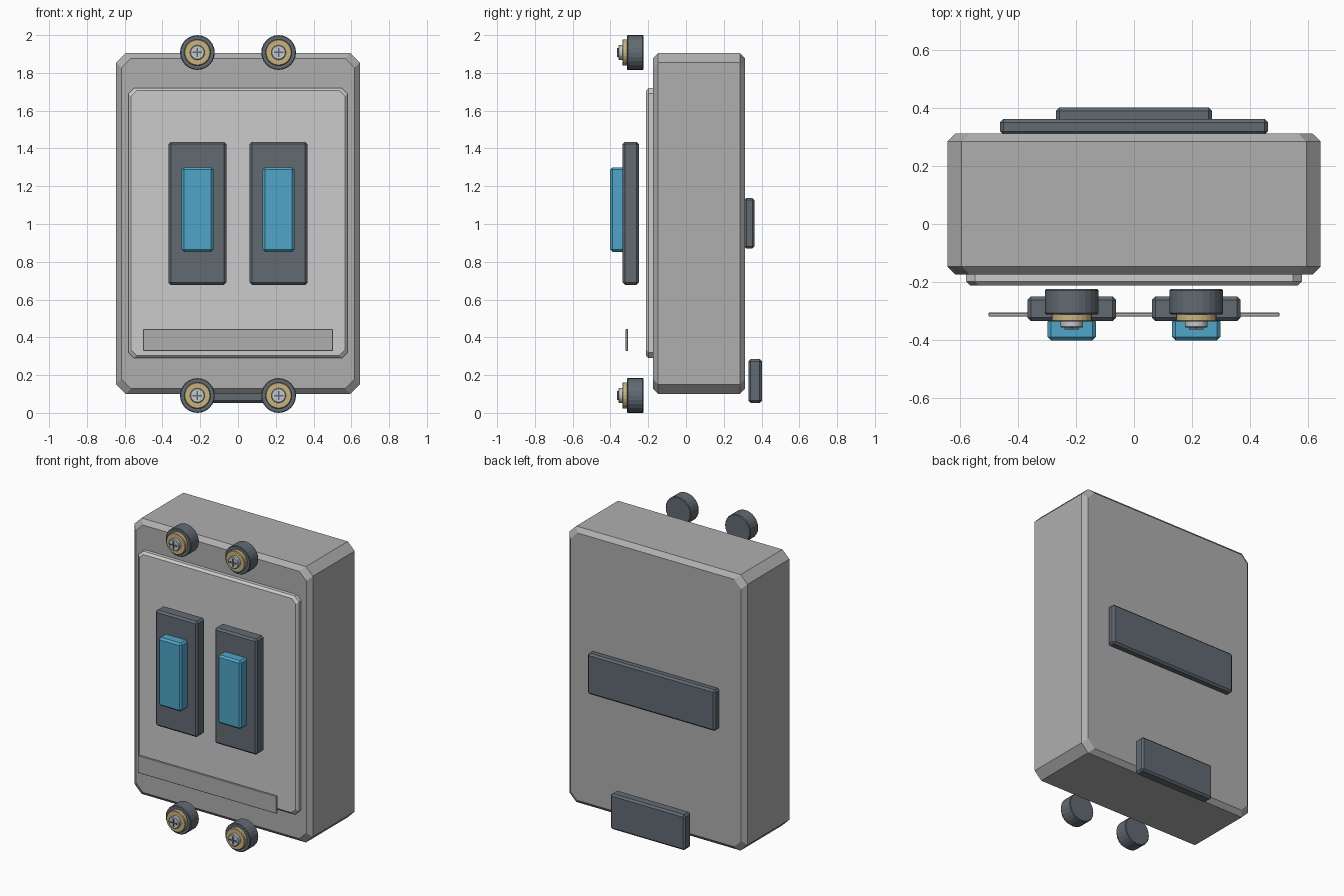
import bpy, bmesh
from math import pi

if "Cube" in bpy.data.objects:
    bpy.data.objects.remove(bpy.data.objects["Cube"])


def material(name, rgb):
    m = bpy.data.materials.new(name)
    m.diffuse_color = (*rgb, 1)
    m.use_nodes = True
    m.node_tree.nodes["Principled BSDF"].inputs["Base Color"].default_value = m.diffuse_color
    return m


SLATE = material("slate", (0.12, 0.145, 0.17))
BLUE = material("blue", (0.08, 0.38, 0.58))
BRASS = material("brass", (0.58, 0.45, 0.21))
STEEL = material("steel", (0.55, 0.58, 0.62))
LIGHT = material("light_grey", (0.58, 0.59, 0.6))
GREY = material("grey", (0.43, 0.43, 0.43))


def finish(name, bm, mat):
    bmesh.ops.recalc_face_normals(bm, faces=bm.faces)
    me = bpy.data.meshes.new(name)
    bm.to_mesh(me)
    bm.free()
    ob = bpy.data.objects.new(name, me)
    bpy.context.collection.objects.link(ob)
    if mat:
        me.materials.append(mat)
    return ob


def box(name, x, y, z, mat, bevel=0.012):
    """Bevelled box from (min, max) ranges."""
    bm = bmesh.new()
    bmesh.ops.create_cube(bm, size=1)
    for v in bm.verts:
        for i, (a, b) in enumerate((x, y, z)):
            v.co[i] = b if v.co[i] > 0 else a
    ob = finish(name, bm, mat)
    if bevel:
        mod = ob.modifiers.new("bevel", 'BEVEL')
        mod.width, mod.segments = bevel, 1
    return ob


def octagon_case(name, half_x, z, cut, rings, mat):
    """Cut-corner block lofted along y through (y, inset) rings."""
    bm = bmesh.new()
    loops = []
    for y, inset in rings:
        hx, z0, z1 = half_x - inset, z[0] + inset, z[1] - inset
        pts = [(-hx + cut, z0), (hx - cut, z0), (hx, z0 + cut), (hx, z1 - cut),
               (hx - cut, z1), (-hx + cut, z1), (-hx, z1 - cut), (-hx, z0 + cut)]
        loops.append([bm.verts.new((px, y, pz)) for px, pz in pts])
    for a, b in zip(loops, loops[1:]):
        for i in range(8):
            j = (i + 1) % 8
            bm.faces.new((a[i], a[j], b[j], b[i]))
    bm.faces.new(loops[0])
    bm.faces.new(loops[-1])
    return finish(name, bm, mat)


def disc(name, x, z, radius, y, mat, bevel, sides=24):
    """Cylinder along y between two y values."""
    bpy.ops.mesh.primitive_cylinder_add(
        vertices=sides, radius=radius, depth=y[1] - y[0],
        location=(x, (y[0] + y[1]) / 2, z), rotation=(pi / 2, 0, 0))
    ob = bpy.context.object
    ob.name = name
    ob.data.materials.append(mat)
    mod = ob.modifiers.new("bevel", 'BEVEL')
    mod.width, mod.segments, mod.limit_method = bevel, 1, 'ANGLE'
    return ob


# Main housing and raised front panel
octagon_case("housing", 0.645, (0.10, 1.905), 0.05,
             [(-0.175, 0.028), (-0.147, 0), (0.285, 0), (0.312, 0.028)], GREY)
octagon_case("front_panel", 0.58, (0.29, 1.72), 0.03,
             [(-0.212, 0.014), (-0.198, 0), (-0.165, 0)], LIGHT)

# Blank label strip
box("label_strip", (-0.503, 0.503), (-0.32, -0.306), (0.328, 0.444), GREY, 0.003)

# Rear mounting rail and lower clip
box("rear_rail", (-0.463, 0.463), (0.308, 0.363), (0.87, 1.138), SLATE)
box("rear_clip", (-0.27, 0.27), (0.33, 0.402), (0.053, 0.285), SLATE)

for side, cx in (("left", -0.215), ("right", 0.215)):
    # Switch surround and rocker
    box(f"{side}_switch_surround", (cx - 0.153, cx + 0.153),
        (-0.335, -0.25), (0.678, 1.435), SLATE)
    box(f"{side}_switch_rocker", (cx - 0.084, cx + 0.084),
        (-0.402, -0.325), (0.853, 1.30), BLUE)

    # Terminal screws: collar, brass washer, steel head, cross slot
    for level, cz in (("lower", 0.092), ("upper", 1.908)):
        name = f"{side}_{level}_terminal"
        disc(name + "_collar", cx, cz, 0.092, (-0.312, -0.225), SLATE, 0.004)
        disc(name + "_washer", cx, cz, 0.07, (-0.337, -0.305), BRASS, 0.004)
        disc(name + "_screw_head", cx, cz, 0.039, (-0.358, -0.33), STEEL, 0.004)
        for part, w, h in (("across", 0.025, 0.004), ("upright", 0.004, 0.025)):
            box(f"{name}_slot_{part}", (cx - w, cx + w), (-0.364, -0.354),
                (cz - h, cz + h), SLATE, 0)
